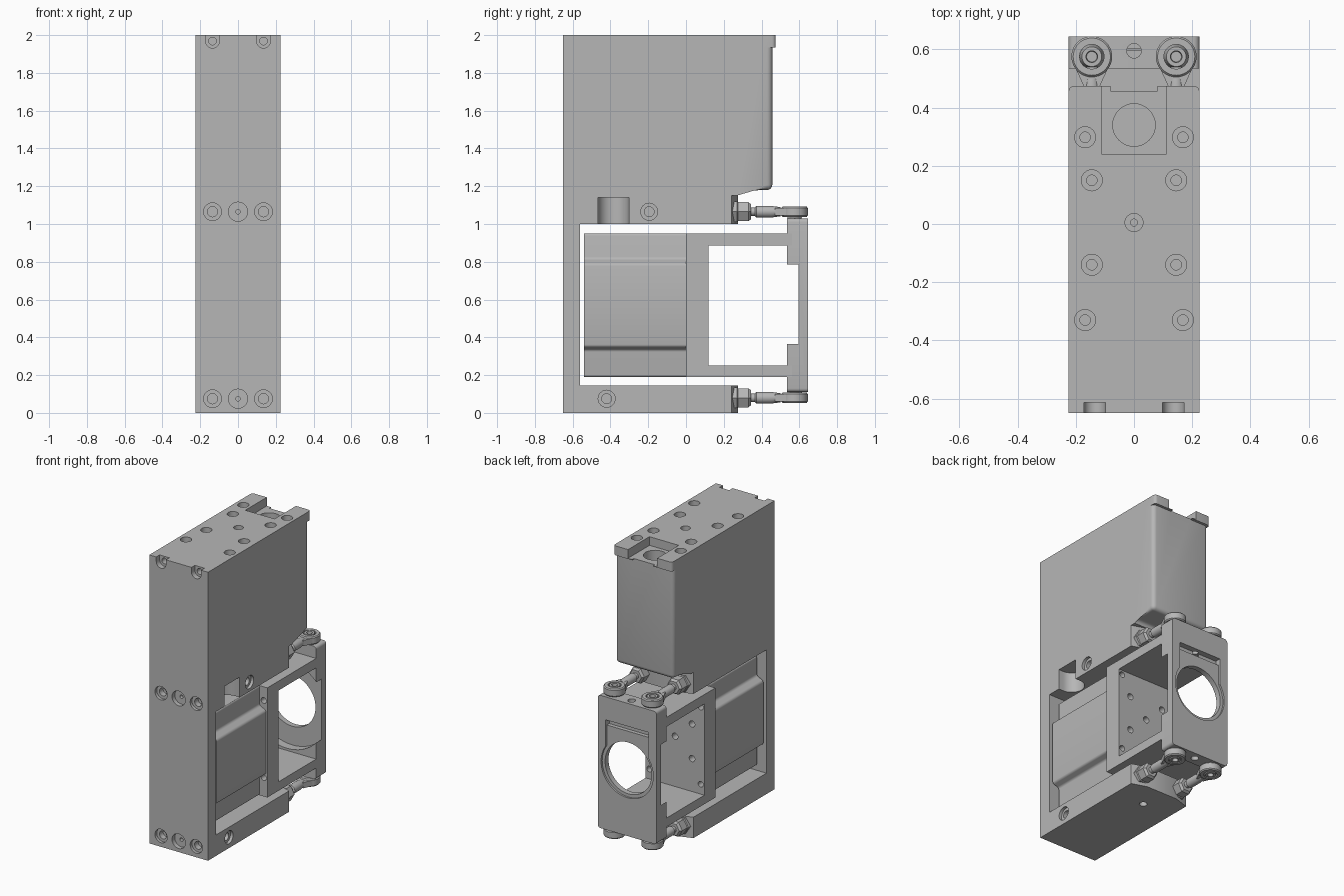
import bpy, bmesh, math
from mathutils import Vector, Matrix

if "Cube" in bpy.data.objects:
    bpy.data.objects.remove(bpy.data.objects["Cube"])

grey = bpy.data.materials.new("machined_grey")
grey.use_nodes = True
grey.diffuse_color = (0.47, 0.47, 0.47, 1)
grey.node_tree.nodes["Principled BSDF"].inputs["Base Color"].default_value = (0.47, 0.47, 0.47, 1)

SIDES = (-1, 1)
W = 0.225          # half width of the whole assembly


def box(bm, lo, hi):
    lo, hi = Vector(lo), Vector(hi)
    mat = Matrix.Translation((lo + hi) / 2) @ Matrix.Diagonal((*(hi - lo), 1))
    return bmesh.ops.create_cube(bm, size=1, matrix=mat)["verts"]


def prism(bm, pts, place, a, b):
    """Extrude an outline; place(u, v, t) gives the 3D point at depth t."""
    rings = [[bm.verts.new(place(u, v, t)) for u, v in pts] for t in (a, b)]
    n = len(pts)
    for i in range(n):
        j = (i + 1) % n
        bm.faces.new((rings[0][i], rings[0][j], rings[1][j], rings[1][i]))
    bm.faces.new(rings[0][::-1])
    bm.faces.new(rings[1])


def lathe(bm, profile, loc, axis, n=32, closed=False):
    """Turn a (radius, distance) profile about an axis through loc."""
    turn = Vector((0, 0, 1)).rotation_difference(Vector(axis)).to_matrix()
    rings = []
    for r, t in profile:
        rings.append([bm.verts.new(Vector(loc) + turn @ Vector((
            r * math.cos(2 * math.pi * k / n), r * math.sin(2 * math.pi * k / n), t)))
            for k in range(n)])
    for i in range(len(rings) if closed else len(rings) - 1):
        p, q = rings[i], rings[(i + 1) % len(rings)]
        for k in range(n):
            m = (k + 1) % n
            bm.faces.new((p[k], p[m], q[m], q[k]))
    if not closed:
        bm.faces.new(rings[0][::-1])
        bm.faces.new(rings[-1])


def counterbore(bm, loc, axis, r1, d1, r2, d2):
    """Stepped hole cutter going along axis from the surface point loc."""
    lathe(bm, [(r1, -0.02), (r1, d1), (r2, d1), (r2, d2)], loc, axis, 24)


def bevel(bm, test, width, segments=4):
    edges = [e for e in bm.edges if test(*(v.co for v in e.verts))]
    bmesh.ops.bevel(bm, geom=edges, offset=width, segments=segments,
                    affect='EDGES', profile=0.5)


def along(axis):
    return lambda a, b: abs((a - b).normalized()[axis]) > 0.99


def make(name, bm):
    bmesh.ops.recalc_face_normals(bm, faces=bm.faces)
    me = bpy.data.meshes.new(name)
    bm.to_mesh(me)
    bm.free()
    me.materials.append(grey)
    ob = bpy.data.objects.new(name, me)
    bpy.context.collection.objects.link(ob)
    return ob


def combine(ob, bm, op='DIFFERENCE'):
    """Apply a boolean with the given shapes and drop the helper."""
    tool = make("cutter", bm)
    tool.hide_render = True
    mod = ob.modifiers.new("cut", 'BOOLEAN')
    mod.operation, mod.object, mod.solver, mod.use_self = op, tool, 'EXACT', True
    dg = bpy.context.evaluated_depsgraph_get()
    me = bpy.data.meshes.new_from_object(ob.evaluated_get(dg))
    ob.modifiers.clear()
    ob.data = me
    bpy.data.objects.remove(tool)


# C-shaped main body: front wall, foot and tall upper block
bm = bmesh.new()
outline = [(-0.65, 0), (0.275, 0), (0.275, 0.145), (-0.56, 0.145), (-0.56, 1.0),
           (0.275, 1.0), (0.275, 1.18), (0.457, 1.18), (0.457, 2), (-0.65, 2)]
prism(bm, outline, lambda u, v, t: (t, u, v), -W, W)
bevel(bm, lambda a, b: (min(a.y, b.y) > 0.27 and min(a.z, b.z) > 1.1
                        and max(a.z, b.z) < 1.3)
      or (min(a.y, b.y) > 0.45 and along(2)(a, b)), 0.028)
body = make("main_body", bm)

# Overhanging lips at the top rear
bm = bmesh.new()
for s in SIDES:
    x0, x1 = sorted((s * 0.08, s * W))
    box(bm, (x0, 0.38, 1.935), (x1, 0.475, 2))
bevel(bm, lambda a, b: along(2)(a, b) and a.y > 0.45 and abs(a.x) > 0.2, 0.02)
combine(body, bm, 'UNION')

# Pocket, screw holes, side notch and angled rear corners of the body
bm = bmesh.new()
box(bm, (-0.112, 0.24, 1.94), (0.112, 0.6, 2.1))
lathe(bm, [(0.073, 1.8), (0.073, 1.95)], (0, 0.34, 0), (0, 0, 1))
down, back, inward = (0, 0, -1), (0, 1, 0), (-1, 0, 0)
counterbore(bm, (0, 0.005, 2), down, 0.031, 0.05, 0.012, 0.07)
for s in SIDES:
    for x, y in ((0.168, 0.298), (0.145, 0.15), (0.145, -0.14), (0.168, -0.33)):
        counterbore(bm, (s * x, y, 2), down, 0.036, 0.04, 0.018, 0.1)
    # open slots in the top front edge
    x = s * 0.135
    box(bm, (x - 0.037, -0.7, 1.968), (x + 0.037, -0.613, 2.1))
    counterbore(bm, (x, -0.65, 1.968), back, 0.037, 0.037, 0.02, 0.08)
    for z in (0.075, 1.065):
        counterbore(bm, (x, -0.65, z), back, 0.047, 0.02, 0.027, 0.06)
    for z0, z1 in ((-0.1, 0.146), (0.9, 1.15)):
        prism(bm, [(s * 0.3, 0.215), (s * 0.09, 0.285), (s * 0.3, 0.285)],
              lambda u, v, t: (u, v, t), z0, z1)
for z in (0.075, 1.065):
    counterbore(bm, (0, -0.65, z), back, 0.051, 0.03, 0.012, 0.06)
counterbore(bm, (W, -0.195, 1.065), inward, 0.045, 0.02, 0.026, 0.06)
counterbore(bm, (W, -0.42, 0.075), inward, 0.045, 0.02, 0.026, 0.06)
counterbore(bm, (0, 0.09, 0), (0, 0, 1), 0.025, 0.06, 0.012, 0.08)
lathe(bm, [(0.082, 0.9), (0.082, 1.14)], (0.19, -0.385, 0), (0, 0, 1))
box(bm, (0.19, -0.467, 0.9), (0.3, -0.303, 1.14))
combine(body, bm)

# Inner carriage block with a wider middle band
bm = bmesh.new()
half = [(0.165, 0.19), (0.165, 0.335), (0.215, 0.35), (0.215, 0.79), (0.165, 0.815), (0.165, 0.95)]
section = half + [(-x, z) for x, z in reversed(half)]
prism(bm, section, lambda u, v, t: (u, t, v), -0.54, 0.02)
bevel(bm, lambda a, b: along(1)(a, b), 0.012, 3)
carriage = make("carriage_block", bm)

# Bracket frame with open window
bm = bmesh.new()
box(bm, (-W, 0, 0.19), (W, 0.56, 0.95))
frame = make("bracket_frame", bm)
bm = bmesh.new()
box(bm, (-0.3, 0.12, 0.252), (0.3, 0.6, 0.885))
for x, z in ((0.13, 0.72), (0.13, 0.48), (0, 0.6), (-0.13, 0.72), (-0.13, 0.48)):
    lathe(bm, [(0.022, 0.05), (0.022, 0.2)], (x, 0, z), back, 20)
for s in SIDES:
    for z in (0.32, 0.855):
        lathe(bm, [(0.02, -0.1), (0.02, 0.2)], (s * 0.197, 0, z), back, 20)
combine(frame, bm)

# Rear ring plate with stepped bore and recessed slot
bm = bmesh.new()
box(bm, (-W, 0.535, 0.11), (W, 0.645, 1.03))
bevel(bm, along(1), 0.02)
ring_plate = make("ring_plate", bm)
bm = bmesh.new()
lathe(bm, [(0.308, 0.5), (0.308, 0.595), (0.178, 0.595), (0.178, 0.632),
           (0.2, 0.632), (0.2, 0.7)], (0, 0, 0.575), back, 64)
box(bm, (-0.165, 0.632, 0.6), (0.165, 0.71, 0.87))
box(bm, (-0.165, 0.605, 0.83), (0.165, 0.72, 0.871))
lathe(bm, [(0.025, 0.85), (0.025, 1.1)], (0, 0.595, 0), (0, 0, 1), 24)
lathe(bm, [(0.025, 0.05), (0.025, 0.18)], (0, 0.595, 0), (0, 0, 1), 24)
combine(ring_plate, bm)

# Four rod ends joining the body to the ring plate
rods = []
for s in SIDES:
    for level, z, up in (("upper", 1.065, 1), ("lower", 0.08, -1)):
        side = "left" if s > 0 else "right"
        x = s * 0.145
        bm = bmesh.new()
        # hex nut, threaded shaft and sleeve
        lathe(bm, [(0.064, 0.235), (0.064, 0.27), (0.058, 0.275), (0.058, 0.33), (0.045, 0.345)],
              (x, 0, z), back, 6)
        lathe(bm, [(0.022, 0.3), (0.022, 0.4)], (x, 0, z), back, 20)
        lathe(bm, [(0.022, 0.365), (0.031, 0.372), (0.031, 0.45), (0.024, 0.5)], (x, 0, z), back, 24)
        # flared neck and eye
        prism(bm, [(-0.026, 0.47), (0.026, 0.47), (0.058, 0.54), (-0.058, 0.54)],
              lambda u, v, t: (x + u, v, z + t), -0.02, 0.02)
        centre = (x, 0.575, z)
        lathe(bm, [(0.042, -0.027), (0.064, -0.027), (0.07, -0.02), (0.07, 0.02),
                   (0.064, 0.027), (0.042, 0.027)], centre, (0, 0, 1), 40, True)
        # ball with socket, seated on the plate
        lathe(bm, [(0.036, -0.045), (0.042, 0), (0.034, 0.028), (0.02, 0.028), (0.018, 0)],
              centre, (0, 0, up), 28)
        rods.append(make(f"rod_end_{level}_{side}", bm))

# Smooth rounded surfaces while keeping machined edges crisp
bpy.ops.object.select_all(action='DESELECT')
for ob in [body, carriage, frame, ring_plate] + rods:
    ob.select_set(True)
bpy.context.view_layer.objects.active = body
bpy.ops.object.shade_smooth_by_angle(angle=math.radians(30))
